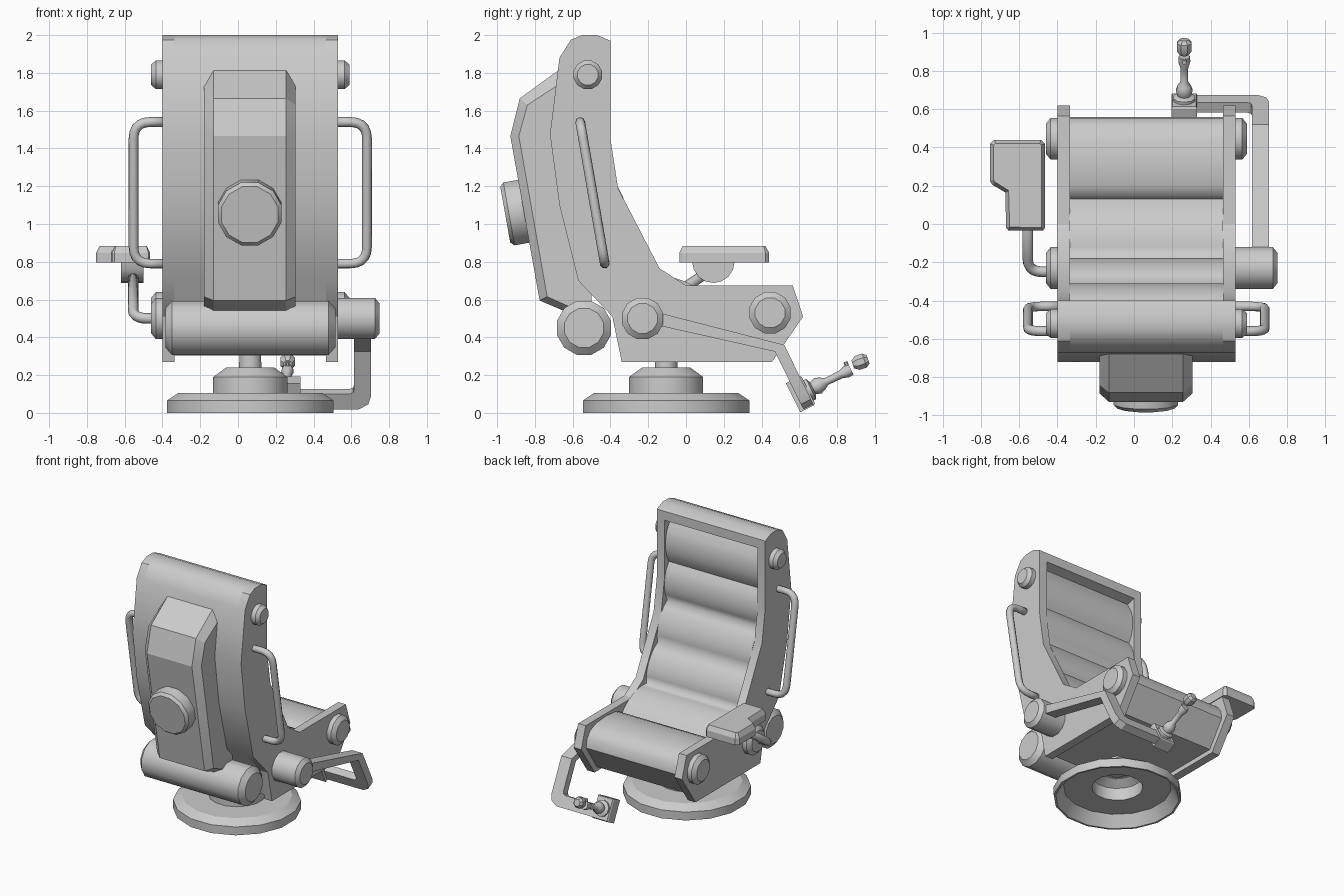
import bpy, bmesh, math
from mathutils import Vector, Matrix

if "Cube" in bpy.data.objects:
    bpy.data.objects.remove(bpy.data.objects["Cube"])

CX = 0.065            # centre line of the chair
grey = bpy.data.materials.new("grey")
grey.diffuse_color = (0.6, 0.6, 0.6, 1)
grey.use_nodes = True
grey.node_tree.nodes["Principled BSDF"].inputs["Base Color"].default_value = grey.diffuse_color


def finish(name, bm, angle=30):
    bmesh.ops.recalc_face_normals(bm, faces=bm.faces)
    me = bpy.data.meshes.new(name)
    bm.to_mesh(me)
    bm.free()
    ob = bpy.data.objects.new(name, me)
    bpy.context.collection.objects.link(ob)
    me.materials.append(grey)
    smooth(ob, angle)
    return ob


def smooth(ob, angle):
    bpy.ops.object.select_all(action='DESELECT')
    ob.select_set(True)
    bpy.context.view_layer.objects.active = ob
    bpy.ops.object.shade_smooth_by_angle(angle=math.radians(angle))


def slab(name, pts, origin, u, v, w, angle=30, pad=None):
    """Polygon in the u/v plane, extruded along w; pad = (inset, rise) of the top face."""
    o, u, v, w = map(Vector, (origin, u, v, w))
    bm = bmesh.new()
    low = [bm.verts.new(o + u * a + v * b) for a, b in pts]
    high = [bm.verts.new(p.co + w) for p in low]
    n = len(pts)
    bm.faces.new(low)
    top = bm.faces.new(high)
    for i in range(n):
        j = (i + 1) % n
        bm.faces.new((low[i], low[j], high[j], high[i]))
    if pad:
        bmesh.ops.recalc_face_normals(bm, faces=bm.faces)
        bmesh.ops.inset_region(bm, faces=[top], thickness=pad[0])
        for p in top.verts:
            p.co += w.normalized() * pad[1]
    return finish(name, bm, angle)


def side_slab(name, pts, x0, x1, angle=30):
    return slab(name, pts, (x0, 0, 0), (0, 1, 0), (0, 0, 1), (x1 - x0, 0, 0), angle)


def lathe(name, prof, base, axis, sides=12, angle=35):
    """Spin (radius, height) pairs around an axis starting at base."""
    rot = Vector(axis).to_track_quat('Z', 'Y').to_matrix().to_4x4()
    m = Matrix.Translation(base) @ rot
    bm = bmesh.new()
    rings = []
    for r, h in prof:
        ring = []
        for k in range(sides):
            a = 2 * math.pi * (k + 0.5) / sides
            ring.append(bm.verts.new(m @ Vector((r * math.cos(a), r * math.sin(a), h))))
        rings.append(ring)
    for a, b in zip(rings, rings[1:]):
        for k in range(sides):
            j = (k + 1) % sides
            bm.faces.new((a[k], a[j], b[j], b[k]))
    bm.faces.new(rings[0])
    bm.faces.new(rings[-1])
    return finish(name, bm, angle)


def tube(name, pts, radius, fillet):
    """Round tube along a path with rounded corners."""
    pts = [Vector(p) for p in pts]
    path = [pts[0]]
    for a, b, c in zip(pts, pts[1:], pts[2:]):
        p, q = b + (a - b).normalized() * fillet, b + (c - b).normalized() * fillet
        for i in range(6):
            t = i / 5
            path.append(p * (1 - t) ** 2 + b * 2 * t * (1 - t) + q * t * t)
    path.append(pts[-1])
    cu = bpy.data.curves.new(name, 'CURVE')
    cu.dimensions = '3D'
    cu.bevel_depth, cu.bevel_resolution, cu.use_fill_caps = radius, 2, True
    sp = cu.splines.new('POLY')
    sp.points.add(len(path) - 1)
    for s, p in zip(sp.points, path):
        s.co = (*p, 1)
    ob = bpy.data.objects.new(name, cu)
    bpy.context.collection.objects.link(ob)
    cu.materials.append(grey)
    bpy.ops.object.select_all(action='DESELECT')
    ob.select_set(True)
    bpy.context.view_layer.objects.active = ob
    bpy.ops.object.convert(target='MESH')
    smooth(ob, 50)


def mirror_x(x):
    return 2 * CX - x


# Side panels
back = [(-0.34, 0.27), (-0.39, 0.51), (-0.57, 0.70), (-0.67, 1.10), (-0.72, 1.475),
        (-0.67, 1.88), (-0.61, 1.975), (-0.55, 2.0), (-0.47, 2.0), (-0.40, 1.97)]
panel = back + [(-0.40, 1.45), (-0.36, 1.19), (-0.14, 0.765), (0, 0.675),
                (0.565, 0.675), (0.62, 0.51), (0.455, 0.27)]
side_slab("left_side_panel", panel, -0.40, -0.335)
side_slab("right_side_panel", panel, 0.465, 0.53)

# Back shell with padded rolls and seat cushion in one cross-section
front = [(-0.40, 1.90), (-0.47, 1.88)]
valleys = [(-0.46, 1.86), (-0.455, 1.56), (-0.435, 1.27), (-0.315, 0.985),
           (-0.18, 0.72), (0.13, 0.59)]
for a, b in zip(valleys, valleys[1:]):
    a, b = Vector(a), Vector(b)
    d = (b - a).normalized()
    out = Vector((-d.y, d.x))
    for i in range(7):
        t = i / 6
        p = a.lerp(b, t) + out * 0.045 * math.sin(math.pi * t) ** 0.7
        front.append((p.x, p.y))
front += [(0.15, 0.625), (0.2, 0.645), (0.32, 0.655), (0.44, 0.645), (0.51, 0.615),
          (0.55, 0.565), (0.56, 0.5), (0.43, 0.305)]
side_slab("padded_shell", [(-0.345, 0.305)] + back[1:] + front, -0.336, 0.466, 40)

# Raised spine housing on the back, with chamfered long edges
outer = [(-0.64, 1.84), (-0.88, 1.665), (-0.93, 1.465), (-0.775, 0.595), (-0.60, 0.52)]
inner = [(-0.64, 1.76), (-0.84, 1.63), (-0.885, 1.465), (-0.735, 0.615), (-0.60, 0.555)]
root = [(-0.60, 1.76), (-0.60, 1.63), (-0.60, 1.465), (-0.50, 0.615), (-0.50, 0.555)]
bm = bmesh.new()
cols = [[bm.verts.new((x, y, z)) for y, z in prof] for x, prof in
        ((-0.18, root), (-0.18, inner), (-0.13, outer), (0.255, outer), (0.305, inner), (0.305, root))]
for a, b in zip(cols, cols[1:]):
    for i in range(4):
        bm.faces.new((a[i], a[i + 1], b[i + 1], b[i]))
for i in (0, 4):
    bm.faces.new([c[i] for c in cols])
finish("spine_housing", bm, 20)

# Knob on the spine housing
ax = Vector((0, -0.984, -0.175))
lathe("back_knob", [(0.175, -0.12), (0.175, -0.02), (0.155, 0)], Vector((0.062, -0.957, 1.05)), ax)

# Roller behind the seat
lathe("rear_roller", [(0.107, 0), (0.148, 0.035), (0.148, 0.865), (0.107, 0.90)],
      (-0.385, -0.54, 0.45), (1, 0, 0))

# Pivot caps on both sides, and the longer arm pivot on the right
for side, s in (("left", -1), ("right", 1)):
    x = -0.36 if s < 0 else mirror_x(-0.36)
    for part, y, z, r in (("head", -0.52, 1.79, 0.078), ("hip", -0.23, 0.5, 0.113),
                          ("knee", 0.445, 0.53, 0.113)):
        h = 0.26 if (part == "hip" and s > 0) else 0.10
        lathe(f"{side}_{part}_cap", [(r, 0), (r, h - 0.025), (r * 0.72, h)], (x, y, z), (s, 0, 0))
        if part == "hip" and s > 0:
            bpy.context.object.name = "arm_pivot"

# Side grab handles
for side, f in (("left", lambda x: x), ("right", mirror_x)):
    y0, y1, z0, z1 = -0.56, -0.43, 1.54, 0.79
    tube(f"{side}_grab_handle", [(f(-0.38), y0, z0), (f(-0.553), y0, z0),
                                 (f(-0.553), y1, z1), (f(-0.38), y1, z1)], 0.026, 0.09)

# Side table with bent support tube
table = [(-0.73, 0.44), (-0.485, 0.44), (-0.465, 0.42), (-0.465, -0.02), (-0.475, -0.035),
         (-0.655, -0.035), (-0.668, -0.02), (-0.672, 0.165), (-0.74, 0.205), (-0.752, 0.225),
         (-0.752, 0.42)]
slab("side_table", table, (0, 0, 0.795), (1, 0, 0), (0, 1, 0), (0, 0, 0.052), 20, (0.02, 0.036))
half = [(0.145 + 0.112 * math.cos(a), 0.80 - 0.112 * math.sin(a))
        for a in (math.pi * i / 8 for i in range(9))]
side_slab("table_bracket", half, -0.62, -0.50)
tube("table_support", [(-0.38, -0.25, 0.5), (-0.555, -0.25, 0.5), (-0.555, 0.13, 0.755)], 0.028, 0.08)

# Swing arm: a sloping bar, then an L-shaped plate hanging from its front end
side_slab("swing_arm", [(-0.2, 0.545), (0.52, 0.36), (0.466, 0.325), (-0.2, 0.475)], 0.615, 0.705)
d = Vector((0, 0.4415, -0.897))
n = Vector((0, 0.897, 0.4415))
L = 0.351
plate = [(0.615, 0), (0.705, 0), (0.705, L - 0.08), (0.69, L - 0.03), (0.64, L), (0.30, L),
         (0.30, L - 0.09), (0.59, L - 0.09), (0.61, L - 0.1), (0.615, L - 0.12)]
slab("arm_plate", plate, (0, 0.52, 0.36), (1, 0, 0), d, -0.06 * n)

# Joystick and its mount
hw = 0.0675
slab("joystick_mount", [(-hw, -0.08), (hw, -0.08), (hw, 0.09), (-hw, 0.09)],
     Vector((0.2625, 0.605, 0.105)) - 0.045 * n, (1, 0, 0), d, 0.08 * n, 20, (0.008, 0.01))
foot = Vector((0.2625, 0.64, 0.115))
lathe("joystick", [(0.06, 0), (0.06, 0.025), (0.035, 0.035), (0.045, 0.065), (0.036, 0.09),
                   (0.02, 0.115), (0.022, 0.2), (0.033, 0.235), (0.03, 0.26)], foot, n, 10, 50)
lathe("joystick_head", [(0.024, -0.045), (0.042, -0.02), (0.042, 0.02), (0.026, 0.04)],
      foot + n * 0.285 + Vector((0, 0.03, 0.03)), (0, 0.92, 0.3), 8)
lathe("joystick_trigger", [(0.012, 0), (0.012, 0.05)], foot + n * 0.245, (0, -0.3, 0.9), 8)

# Hollow pedestal: dish, hub and post
c = Vector((CX, -0.105, 0))
lathe("pedestal", [(0, 0.27), (0.06, 0.27), (0.06, 0.24), (0.13, 0.24), (0.2, 0.19), (0.2, 0.105),
                   (0.39, 0.105), (0.45, 0.065), (0.45, 0), (0.435, 0), (0.38, 0.085), (0.18, 0.085),
                   (0.18, 0.18), (0.12, 0.22), (0, 0.22)], c, (0, 0, 1), 16, 30)
lathe("pedestal_post", [(0.06, 0.2), (0.06, 0.33)], c, (0, 0, 1), 12)

# Weld stray doubles left by closed ends
for ob in bpy.data.objects:
    bm = bmesh.new()
    bm.from_mesh(ob.data)
    bmesh.ops.remove_doubles(bm, verts=bm.verts, dist=0.0001)
    bm.to_mesh(ob.data)
    bm.free()
